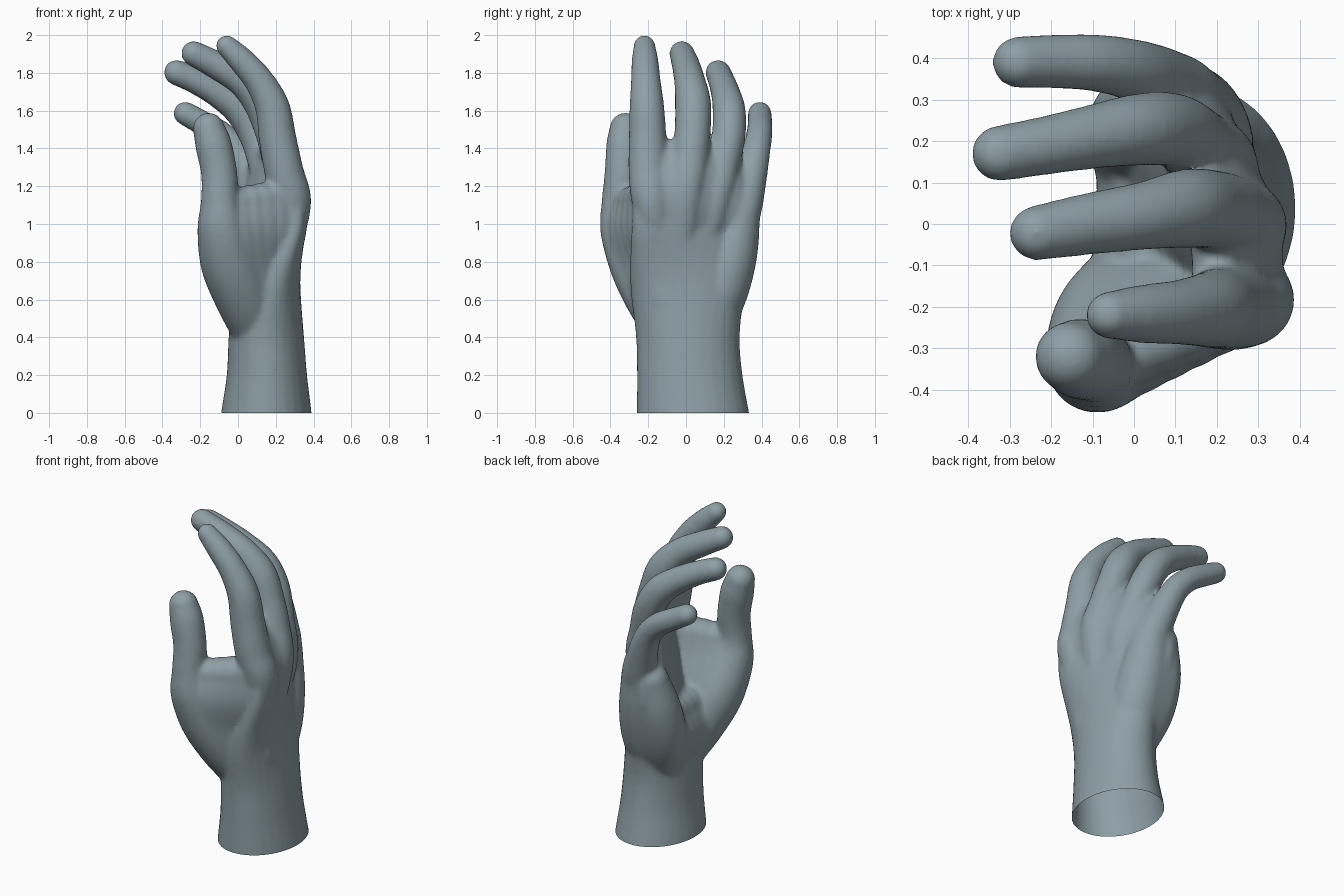
import bpy, bmesh, math
from mathutils import Vector, Matrix

cube = bpy.data.objects.get("Cube")
if cube:
    bpy.data.objects.remove(cube, do_unlink=True)

SIDES = 28
STEPS = 6


def spline(points):
    """Smooth curve through points of any dimension."""
    p = [Vector(q) for q in points]
    p = [p[0] * 2 - p[1]] + p + [p[-1] * 2 - p[-2]]
    out = []
    for a, b, c, d in zip(p, p[1:], p[2:], p[3:]):
        for i in range(STEPS):
            t = i / STEPS
            out.append((b * 2 + (c - a) * t + (a * 2 - b * 5 + c * 4 - d) * t ** 2
                        + (b * 3 - a - c * 3 + d) * t ** 3) / 2)
    out.append(p[-2])
    return out


def loft(bm, rings):
    """Skin a closed solid over rings of points."""
    loops = [[bm.verts.new(co) for co in ring] for ring in rings]
    for low, high in zip(loops, loops[1:]):
        for i in range(SIDES):
            j = (i + 1) % SIDES
            bm.faces.new((low[i], low[j], high[j], high[i]))
    bm.faces.new(loops[0][::-1])
    bm.faces.new(loops[-1])


def oval(center, u, v):
    turn = [2 * math.pi * i / SIDES for i in range(SIDES)]
    return [center + u * math.cos(a) + v * math.sin(a) for a in turn]


def limb(bm, points):
    """Round tapered limb through (x, y, z, radius) with ball ends."""
    path = spline(points)
    rings = []
    for i, p in enumerate(path):
        t = (path[min(i + 1, len(path) - 1)].xyz - path[max(i - 1, 0)].xyz).normalized()
        u = Vector((0, 1, 0))
        u = (u - t * u.dot(t)).normalized()
        rings.append(oval(p.xyz, u * p.w, t.cross(u) * p.w))
    loft(bm, rings)
    for p in (path[0], path[-1]):
        bmesh.ops.create_uvsphere(bm, u_segments=SIDES, v_segments=16, radius=p.w,
                                  matrix=Matrix.Translation(p.xyz))


def flesh(bm, start, end, count=6):
    """Thick sheet: a fan of limbs blended from one path to another."""
    for k in range(count):
        limb(bm, [Vector(a).lerp(Vector(b), k / (count - 1)) for a, b in zip(start, end)])


def trunk(bm, sections):
    """Level oval sections: z, centre x, centre y, radius x, radius y, twist."""
    rings = []
    for z, x, y, rx, ry, twist in spline(sections):
        rot = Matrix.Rotation(twist, 3, 'Z')
        rings.append(oval(Vector((x, y, z)), rot @ Vector((rx, 0, 0)),
                          rot @ Vector((0, ry, 0))))
    loft(bm, rings)


bm = bmesh.new()

# forearm, wrist and palm
trunk(bm, [
    (-.1, .15, .045, .25, .305, 0),
    (0, .15, .037, .24, .298, 0),
    (.2, .153, .02, .213, .28, 0),
    (.4, .15, .01, .2, .275, 0),
    (.6, .15, .01, .183, .3, .1),
    (.75, .15, .03, .168, .335, .25),
    (.95, .17, .05, .135, .365, .4),
    (1.1, .18, .05, .115, .355, .42),
    (1.22, .19, .04, .09, .3, .42),
    (1.32, .19, .02, .06, .2, .42),
])

# index finger
limb(bm, [(.22, -.13, .8, .09), (.283, -.18, 1.1, .104), (.245, -.2, 1.27, .104),
          (.21, -.203, 1.45, .1), (.182, -.207, 1.62, .092), (.11, -.213, 1.76, .079),
          (.02, -.217, 1.865, .071), (-.06, -.22, 1.943, .058)])
# middle finger
limb(bm, [(.23, -.03, .8, .08), (.27, -.005, 1.14, .1), (.228, .02, 1.34, .1),
          (.185, .035, 1.49, .096), (.125, .037, 1.64, .096), (.025, .02, 1.755, .083),
          (-.11, 0, 1.838, .075), (-.235, -.022, 1.903, .067)])
# ring finger
limb(bm, [(.18, .08, .8, .08), (.2, .14, 1.1, .1), (.15, .19, 1.3, .092),
          (.095, .226, 1.47, .09), (.015, .228, 1.6, .088), (-.1, .21, 1.69, .078),
          (-.22, .188, 1.757, .071), (-.325, .17, 1.802, .068)])
# little finger
limb(bm, [(.12, .18, .78, .1), (.12, .285, 1.04, .105), (.07, .335, 1.22, .09),
          (0, .37, 1.38, .076), (-.09, .388, 1.475, .07),
          (-.19, .392, 1.535, .066), (-.28, .39, 1.586, .063)])
# thumb with its fleshy base
limb(bm, [(.1, -.08, .45, .14), (.03, -.17, .62, .157), (-.04, -.25, .8, .16),
          (-.085, -.325, .98, .132), (-.095, -.345, 1.12, .102), (-.1, -.335, 1.27, .096),
          (-.13, -.325, 1.42, .097), (-.155, -.32, 1.505, .085)])

# web between thumb and index finger
flesh(bm, [(.1, -.08, .45, .14), (.03, -.17, .62, .15), (-.04, -.25, .8, .155),
           (-.075, -.32, .98, .13), (-.06, -.325, 1.1, .085)],
      [(.17, -.05, .45, .15), (.18, -.1, .62, .15), (.2, -.13, .8, .12),
       (.25, -.17, .98, .115), (.255, -.19, 1.15, .095)])
# heel of the palm on the little finger side
flesh(bm, [(.08, .1, .45, .12), (.03, .18, .65, .135), (.02, .24, .85, .13),
           (.04, .285, 1.05, .1)],
      [(.13, .1, .45, .14), (.14, .18, .65, .15), (.13, .24, .85, .14),
       (.12, .285, 1.05, .11)])
# middle of the heel, between thumb and little finger sides
flesh(bm, [(.07, -.1, .48, .12), (.03, -.12, .64, .13), (.04, -.12, .78, .1)],
      [(.08, .1, .48, .12), (.04, .16, .64, .13), (.04, .2, .78, .1)])

# knuckle flesh between neighbouring fingers
roots = [
    [(.25, -.16, .95, .09), (.27, -.18, 1.12, .095), (.235, -.195, 1.28, .085), (.2, -.2, 1.39, .06)],
    [(.24, -.02, .95, .09), (.26, 0, 1.14, .095), (.225, .02, 1.3, .085), (.19, .03, 1.39, .06)],
    [(.18, .11, .95, .09), (.19, .14, 1.1, .095), (.16, .18, 1.24, .085), (.13, .2, 1.35, .06)],
    [(.12, .24, .92, .09), (.12, .285, 1.03, .095), (.1, .31, 1.11, .085), (.07, .33, 1.18, .06)],
]
for one, other in zip(roots, roots[1:]):
    flesh(bm, one, other)

bmesh.ops.recalc_face_normals(bm, faces=bm.faces[:])
mesh = bpy.data.meshes.new("hand")
bm.to_mesh(mesh)
bm.free()
hand = bpy.data.objects.new("hand", mesh)
bpy.context.collection.objects.link(hand)

# fuse the parts into one soft skin
fuse = hand.modifiers.new("fuse", 'REMESH')
fuse.mode = 'VOXEL'
fuse.voxel_size = .011
soften = hand.modifiers.new("soften", 'SMOOTH')
soften.factor = .5
soften.iterations = 18
graph = bpy.context.evaluated_depsgraph_get()
skin = bpy.data.meshes.new_from_object(hand.evaluated_get(graph))
hand.modifiers.clear()
hand.data = skin
skin.name = "hand_skin"

# open cut at the forearm
bm = bmesh.new()
bm.from_mesh(skin)
bmesh.ops.bisect_plane(bm, geom=bm.verts[:] + bm.edges[:] + bm.faces[:],
                       plane_co=(0, 0, 0), plane_no=(0, 0, 1), clear_inner=True)
bm.to_mesh(skin)
bm.free()
skin.shade_smooth()

# single flat colour
color = (.27, .35, .38, 1)
mat = bpy.data.materials.new("grey_blue")
mat.use_nodes = True
mat.diffuse_color = color
mat.node_tree.nodes["Principled BSDF"].inputs["Base Color"].default_value = color
skin.materials.clear()
skin.materials.append(mat)
